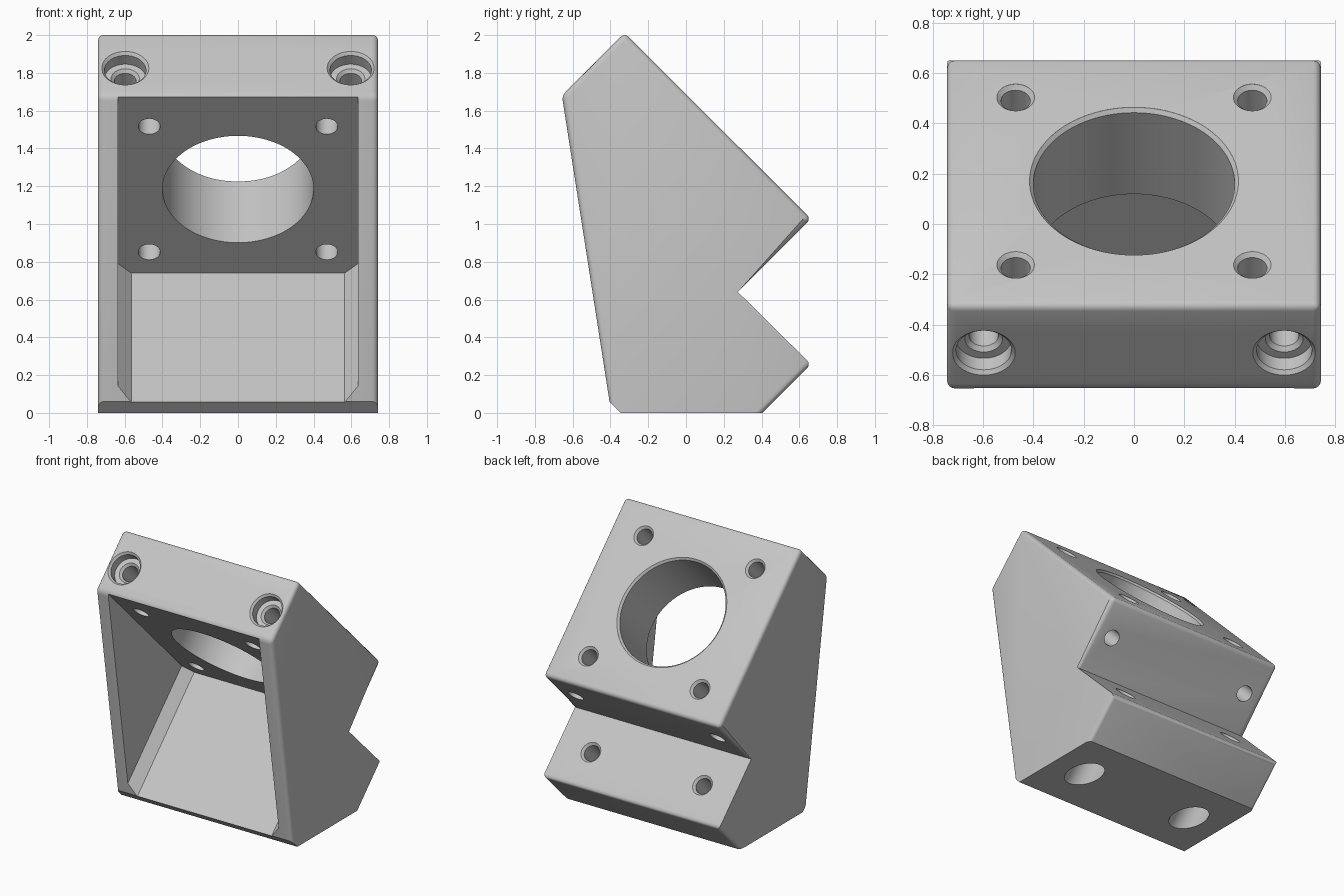
import bpy, bmesh, math
from mathutils import Matrix, Vector

if "Cube" in bpy.data.objects:
    bpy.data.objects.remove(bpy.data.objects["Cube"])

S = math.sqrt(0.5)
# Tilted frame: local z points up and back at 45 degrees, local y down and back
TILT = Matrix.Rotation(-math.pi / 4, 4, 'X')
# Same frame with local z pointing down and back, for the screw holes
SCREW = Matrix.Rotation(-3 * math.pi / 4, 4, 'X')

grey = bpy.data.materials.new("light_grey")
grey.use_nodes = True
grey.diffuse_color = (0.56, 0.56, 0.56, 1)
grey.node_tree.nodes["Principled BSDF"].inputs["Base Color"].default_value = (0.56, 0.56, 0.56, 1)


def finish(name, bm):
    bmesh.ops.recalc_face_normals(bm, faces=bm.faces)
    mesh = bpy.data.meshes.new(name)
    bm.to_mesh(mesh)
    bm.free()
    mesh.materials.append(grey)
    ob = bpy.data.objects.new(name, mesh)
    bpy.context.collection.objects.link(ob)
    return ob


def prism(points, offset):
    """Extrude a closed outline of 3D points along an offset."""
    bm = bmesh.new()
    face = bm.faces.new([bm.verts.new(p) for p in points])
    out = bmesh.ops.extrude_face_region(bm, geom=[face], use_keep_orig=True)
    moved = [g for g in out["geom"] if isinstance(g, bmesh.types.BMVert)]
    bmesh.ops.translate(bm, verts=moved, vec=offset)
    return bm


def stepped_hole(name, steps, matrix, n=64):
    """Turned cutter from (height, radius) steps along local z."""
    bm = bmesh.new()
    rings = []
    for h, r in steps:
        angles = [2 * math.pi * i / n for i in range(n)]
        rings.append([bm.verts.new((r * math.cos(a), r * math.sin(a), h)) for a in angles])
    for a, b in zip(rings, rings[1:]):
        for i in range(n):
            j = (i + 1) % n
            bm.faces.new((a[i], a[j], b[j], b[i]))
    bm.faces.new(rings[0])
    bm.faces.new(rings[-1])
    bm.transform(matrix)
    return finish(name, bm)


# Bracket body: side profile across the full width, with rounded outer edges
HALF = 0.742
NOTCH = Vector((0.275, 0.64))
profile = [(-0.325, 2.012), (-0.657, 1.68), (-0.405, 0.06), (-0.345, 0),
           (0.405, 0), (0.662, 0.257), tuple(NOTCH), (0.662, 1.027)]
bm = prism([(-HALF, y, z) for y, z in profile], (2 * HALF, 0, 0))


def rounded(edge):
    a, b = (v.co for v in edge.verts)
    if max(a.z, b.z) < 0.1:
        return False
    at_notch = [(c.yz - NOTCH).length < 0.01 for c in (a, b)]
    if all(at_notch):
        return False
    return not (any(at_notch) and min(a.z, b.z) < 0.5)


bmesh.ops.bevel(bm, geom=[e for e in bm.edges if rounded(e)], offset=0.03,
                offset_type='OFFSET', segments=4, profile=0.5, affect='EDGES')
body = finish("bracket_body", bm)

cutters = []

# Front pocket with chamfered floor corners
TOP, CEILING = 1.688 * S, 1.02 * S
outline = [(0.565, 0.46), (0.635, 0.56), (0.635, 3)]
outline += [(-x, w) for x, w in reversed(outline)]
bm = prism([(x, -w * S, CEILING) for x, w in outline], (0, 0, -3))
bm.transform(TILT)
cutters.append(finish("pocket_cutter", bm))

# Large round opening with a chamfered rim
MID = -1.348 * S
cutters.append(stepped_hole(
    "opening_cutter",
    [(CEILING - 0.1, 0.4), (TOP - 0.015, 0.4), (TOP, 0.415), (TOP + 0.1, 0.415)],
    TILT @ Matrix.Translation((0, MID, 0)), 96))

FOOT = 0.917 * S
for side in (-1, 1):
    # Four plate holes around the opening
    for row in (-1, 1):
        cutters.append(stepped_hole(
            "plate_hole_cutter",
            [(CEILING - 0.1, 0.058), (TOP - 0.017, 0.058), (TOP, 0.075), (TOP + 0.05, 0.075)],
            TILT @ Matrix.Translation((side * 0.47, MID + row * 0.47, 0))))

    # Foot holes, counterbored from below
    cutters.append(stepped_hole(
        "foot_hole_cutter",
        [(-0.3, 0.117), (0.39, 0.117), (0.39, 0.058), (FOOT - 0.017, 0.058),
         (FOOT, 0.075), (FOOT + 0.05, 0.075)],
        TILT @ Matrix.Translation((side * 0.47, 0.02, 0))))

    # Long screw holes, counterbored at the top edge
    cutters.append(stepped_hole(
        "screw_hole_cutter",
        [(-0.1, 0.125), (0, 0.125), (0.015, 0.11), (0.08, 0.11), (0.08, 0.075),
         (0.097, 0.058), (1.5, 0.058)],
        Matrix.Translation((side * 0.597, -0.512, 1.825)) @ SCREW))

# Cut everything out and bake the result
for cutter in cutters:
    mod = body.modifiers.new(cutter.name, 'BOOLEAN')
    mod.operation = 'DIFFERENCE'
    mod.solver = 'EXACT'
    mod.object = cutter
bpy.context.view_layer.update()
graph = bpy.context.evaluated_depsgraph_get()
baked = bpy.data.meshes.new_from_object(body.evaluated_get(graph))
body.modifiers.clear()
body.data = baked
for cutter in cutters:
    bpy.data.objects.remove(cutter)

# Smooth bores and rounded edges, crisp corners elsewhere
for ob in bpy.context.selected_objects:
    ob.select_set(False)
body.select_set(True)
bpy.context.view_layer.objects.active = body
bpy.ops.object.shade_smooth_by_angle(angle=math.radians(25))
